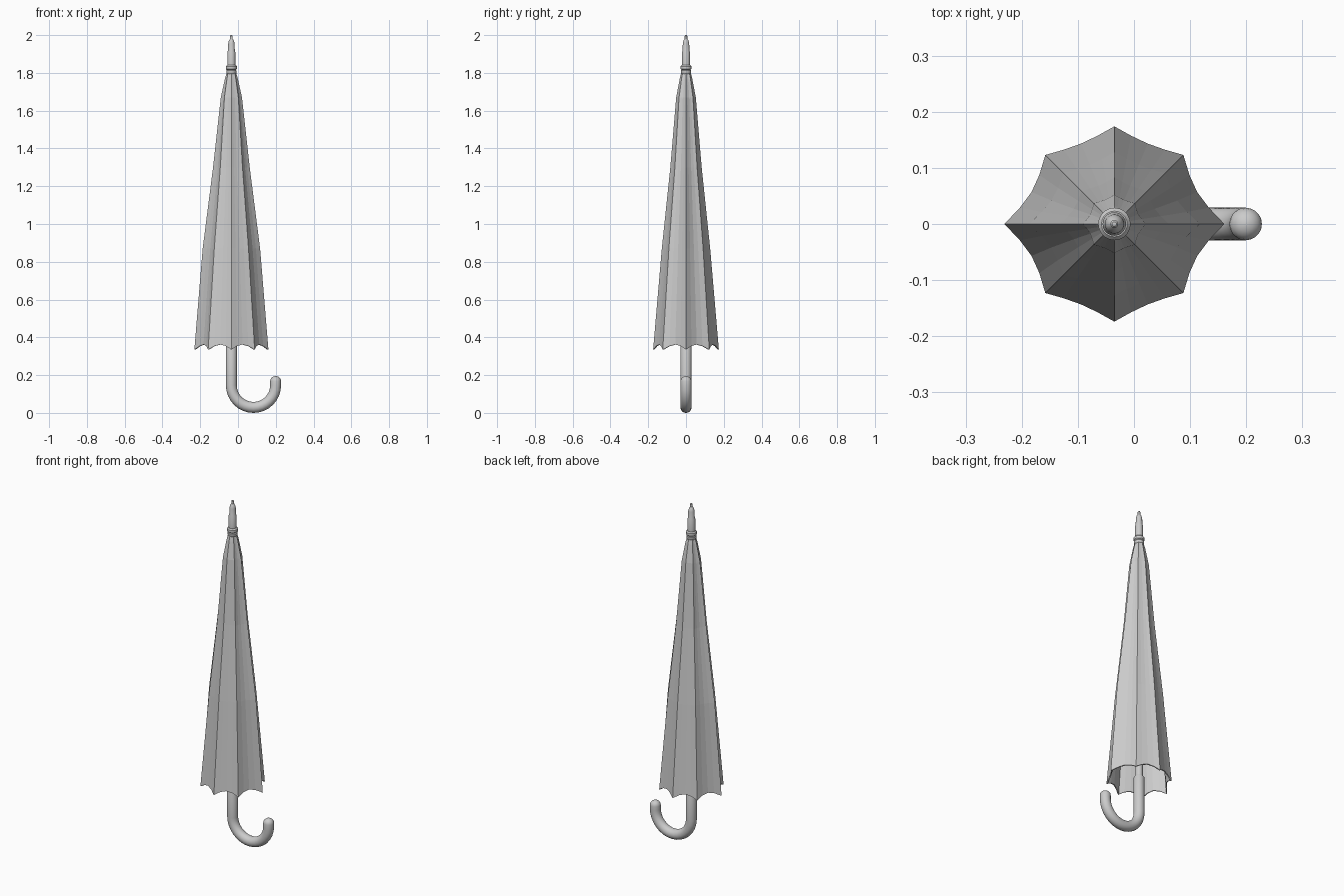
import bpy, bmesh, math
from math import sin, cos, pi

if "Cube" in bpy.data.objects:
    bpy.data.objects.remove(bpy.data.objects["Cube"])

CX = -0.035  # shaft axis


def make_object(name, bm, smooth=None):
    bmesh.ops.recalc_face_normals(bm, faces=bm.faces)
    me = bpy.data.meshes.new(name)
    bm.to_mesh(me)
    bm.free()
    ob = bpy.data.objects.new(name, me)
    bpy.context.collection.objects.link(ob)
    if smooth:
        bpy.ops.object.select_all(action='DESELECT')
        ob.select_set(True)
        bpy.context.view_layer.objects.active = ob
        bpy.ops.object.shade_smooth_by_angle(angle=math.radians(smooth))
    return ob


def skin_rings(bm, rings, cap=True):
    for a, b in zip(rings, rings[1:]):
        n = len(a)
        for i in range(n):
            j = (i + 1) % n
            bm.faces.new((a[i], a[j], b[j], b[i]))
    if cap:
        bm.faces.new(rings[0][::-1])
        bm.faces.new(rings[-1])


def lathe(name, profile, sides=20):
    bm = bmesh.new()
    rings = [[bm.verts.new((CX + r * cos(2 * pi * i / sides),
                            r * sin(2 * pi * i / sides), z))
              for i in range(sides)] for r, z in profile]
    skin_rings(bm, rings)
    return make_object(name, bm, 35)


# Folded canopy: eight ribs with the cloth sagging inwards between them
levels = [(1.805, 0.024, 0.024), (1.77, 0.034, 0.033), (1.67, 0.056, 0.052),
          (1.30, 0.097, 0.083), (0.87, 0.152, 0.128), (0.335, 0.196, 0.174)]
bm = bmesh.new()
rings = []
for k, (z, rx, r) in enumerate(levels):
    ribs = [((rx if i % 4 == 0 else r) * cos(i * pi / 4),
             r * sin(i * pi / 4)) for i in range(8)]
    ring = []
    for i in range(8):
        (ax, ay), (bx, by) = ribs[i], ribs[(i + 1) % 8]
        side = i in (0, 3, 4, 7)
        for s in range(4):
            t = s / 4
            sag = 1 - (0.075 if side else 0.035) * sin(pi * t)
            lift = 0.027 * sin(pi * t) if k == len(levels) - 1 else 0
            ring.append(bm.verts.new((CX + (ax + (bx - ax) * t) * sag,
                                      (ay + (by - ay) * t) * sag, z + lift)))
    rings.append(ring)
skin_rings(bm, rings, cap=False)
canopy = make_object("canopy", bm)
mod = canopy.modifiers.new("cloth_thickness", 'SOLIDIFY')
mod.thickness = 0.006
mod.offset = -1

# Collar and stepped ferrule on top
lathe("collar", [(0.024, 1.795), (0.027, 1.80), (0.027, 1.812), (0.024, 1.816),
                 (0.029, 1.821), (0.029, 1.835), (0.023, 1.842)])
lathe("ferrule", [(0.021, 1.835), (0.021, 1.91), (0.018, 1.918), (0.017, 1.955),
                  (0.013, 1.972), (0.007, 1.98), (0.007, 1.996), (0.004, 2.0)])

# Inner shaft
lathe("shaft", [(0.020, 0.34), (0.020, 1.80)], 16)

# Hooked handle: straight grip, half circle, rounded end
R, TUBE, CZ = 0.117, 0.029, 0.146
path = [(CX, 0.37, 0, TUBE * 0.85), (CX, 0.362, 0, TUBE)]
for i in range(17):
    a = pi * i / 16
    path.append((CX + R - R * cos(a), CZ - R * sin(a), a, TUBE))
end_x = CX + 2 * R
path.append((end_x, 0.168, pi, TUBE))
for i in range(1, 5):
    a = i * pi / 2 / 4.3
    path.append((end_x, 0.168 + 0.027 * sin(a), pi, TUBE * cos(a)))
bm = bmesh.new()
rings = []
for x, z, a, r in path:
    rings.append([bm.verts.new((x + r * cos(t) * cos(a), r * sin(t),
                                z + r * cos(t) * sin(a)))
                  for t in (2 * pi * i / 20 for i in range(20))])
skin_rings(bm, rings)
make_object("handle", bm, 40)
